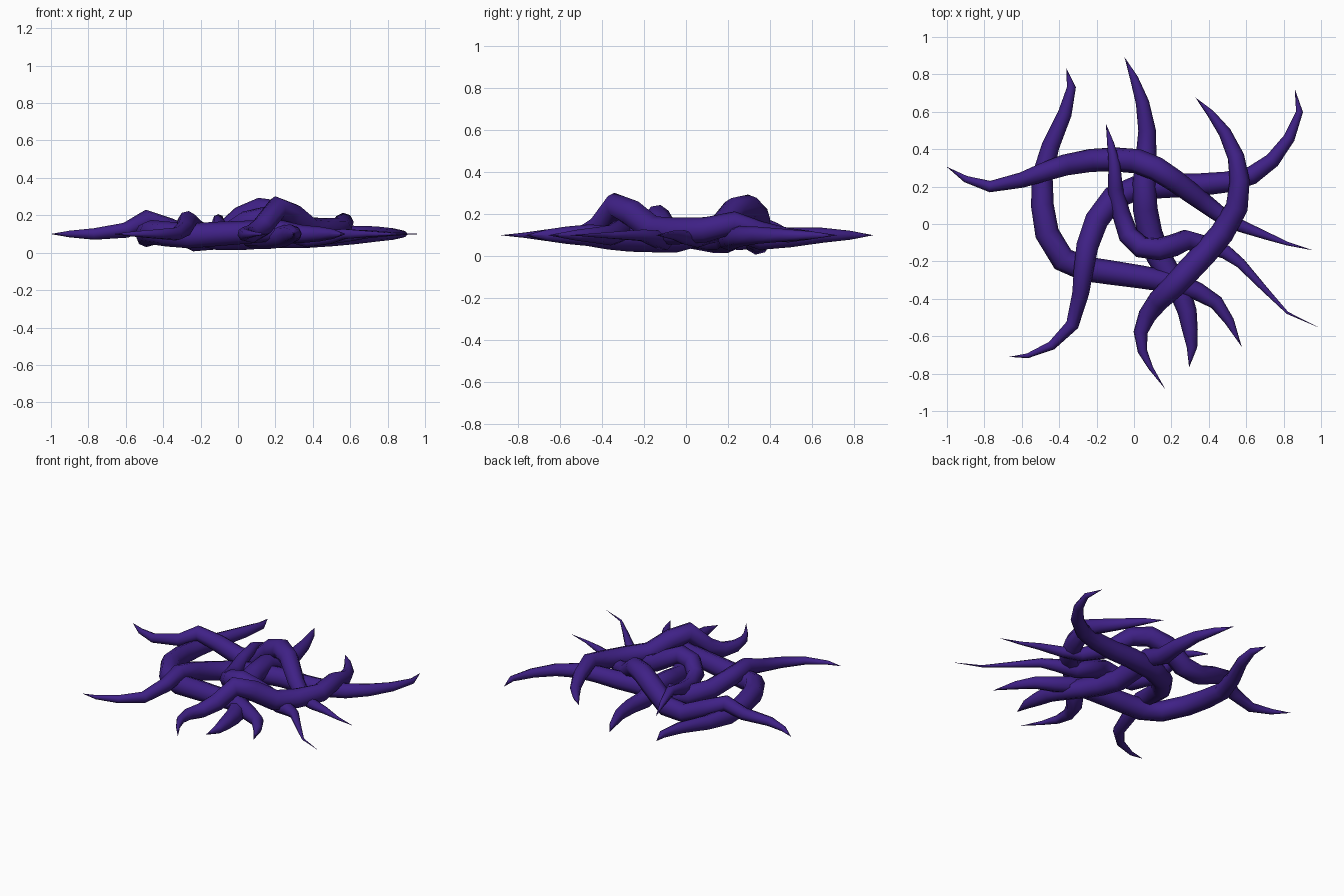
import bpy
from math import sin, pi

mat = bpy.data.materials.new("purple")
mat.diffuse_color = (0.05, 0.015, 0.24, 1)


def tentacle(name, pts, radius=0.067, start=0.75, end=0.75):
    """Tube through the points, pointed at both ends; higher start/end = thinner tips."""
    cu = bpy.data.curves.new(name, 'CURVE')
    cu.dimensions = '3D'
    cu.bevel_depth = 1.0
    cu.bevel_resolution = 2
    sp = cu.splines.new('POLY')
    sp.points.add(len(pts) - 1)
    for i, (x, y, z) in enumerate(pts):
        t = i / (len(pts) - 1)
        power = start if t < 0.5 else end
        sp.points[i].co = (x, y, z, 1)
        sp.points[i].radius = max(0.0005, radius * max(0, sin(pi * t)) ** power)
    ob = bpy.data.objects.new(name, cu)
    bpy.context.collection.objects.link(ob)
    bpy.ops.object.select_all(action='DESELECT')
    ob.select_set(True)
    bpy.context.view_layer.objects.active = ob
    bpy.ops.object.convert(target='MESH')
    ob = bpy.context.object
    ob.data.materials.clear()
    ob.data.materials.append(mat)
    bpy.ops.object.shade_smooth()


# left-to-right tentacle arching across the back
tentacle("tentacle_back", [
    (-1, .305, .1), (-.9, .24, .1), (-.77, .2, .1), (-.6, .235, .12), (-.49, .275, .18),
    (-.37, .315, .13), (-.23, .34, .068), (-.1, .345, .08), (.02, .335, .185),
    (.12, .295, .23), (.22, .23, .22), (.34, .14, .12), (.46, .05, .085), (.57, -.01, .09),
    (.7, -.06, .1), (.82, -.105, .1), (.955, -.14, .1)], .066, .8, 1.15)

# tentacle curving round the left and along the front
tentacle("tentacle_left", [
    (-.36, .83, .1), (-.335, .73, .1), (-.37, .59, .1), (-.445, .42, .09), (-.49, .26, .085),
    (-.49, .1, .1), (-.465, -.05, .11), (-.38, -.19, .1), (-.26, -.24, .09),
    (-.12, -.26, .1), (.05, -.285, .11), (.22, -.315, .12), (.34, -.36, .1),
    (.44, -.42, .1), (.51, -.52, .1), (.575, -.655, .1)], .067, .65, .6)

# back-to-front tentacle through the middle
tentacle("tentacle_middle", [
    (-.05, .89, .1), (0, .78, .1), (.045, .65, .1), (.07, .5, .09), (.065, .36, .085),
    (.055, .22, .14), (.06, .08, .12), (.085, -.05, .085), (.13, -.17, .085),
    (.19, -.27, .085), (.25, -.37, .09), (.285, -.47, .1), (.3, -.57, .1),
    (.31, -.66, .1), (.295, -.765, .1)], .067, .75, .58)

# short hooked tentacle with a long thin end
tentacle("tentacle_hook", [
    (-.15, .535, .1), (-.125, .43, .14), (-.105, .32, .175), (-.1, .19, .14),
    (-.07, .06, .11), (-.03, -.06, .12), (.04, -.125, .165), (.13, -.135, .185),
    (.21, -.115, .15), (.28, -.085, .11), (.38, -.11, .075), (.49, -.15, .085), (.57, -.21, .1),
    (.7, -.35, .1), (.82, -.475, .1), (.98, -.55, .1)], .061, .75, 1.4)

# right-hand tentacle bowing over the front knot
tentacle("tentacle_right", [
    (.33, .675, .1), (.41, .59, .1), (.485, .49, .1), (.545, .36, .12), (.565, .23, .16),
    (.55, .09, .125), (.47, -.05, .12), (.38, -.155, .125), (.29, -.25, .2),
    (.21, -.335, .24), (.13, -.41, .14), (.07, -.49, .1), (.035, -.58, .1),
    (.045, -.68, .1), (.09, -.77, .1), (.165, -.88, .1)], .067, .75, 1.05)

# tentacle running from back right to front left
tentacle("tentacle_diagonal", [
    (.86, .72, .1), (.885, .6, .1), (.83, .46, .1), (.74, .34, .1), (.63, .26, .095),
    (.5, .225, .09), (.35, .21, .085), (.2, .205, .09), (.02, .195, .08),
    (-.11, .14, .08), (-.2, .02, .1), (-.25, -.12, .14), (-.27, -.25, .17),
    (-.285, -.37, .13), (-.33, -.54, .1), (-.44, -.65, .1), (-.57, -.705, .1), (-.665, -.71, .1)],
    .066, .75, .95)
